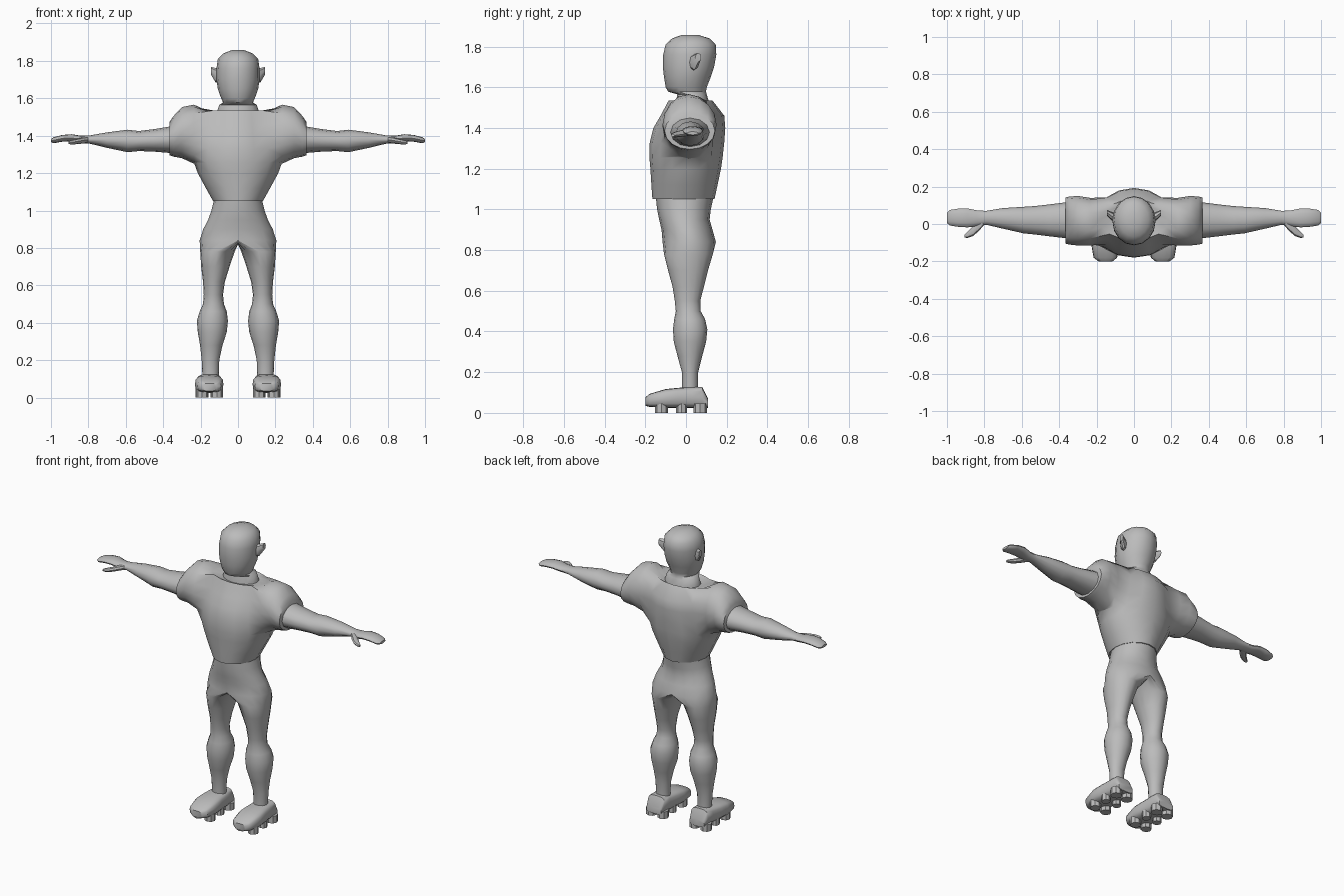
import bpy, bmesh, math

if "Cube" in bpy.data.objects:
    bpy.data.objects.remove(bpy.data.objects["Cube"])

grey = bpy.data.materials.new("plain grey")
grey.diffuse_color = (0.5, 0.5, 0.5, 1)
grey.use_nodes = True
grey.node_tree.nodes["Principled BSDF"].inputs["Base Color"].default_value = grey.diffuse_color


def ring(axis, pos, alo, ahi, blo, bhi, n=16, p=1.0):
    """Rounded cross-section across one axis; p below 1 makes it boxier."""
    pts = []
    for k in range(n):
        t = 2 * math.pi * k / n
        s, c = math.sin(t), math.cos(t)
        a = (alo + ahi) / 2 + (ahi - alo) / 2 * math.copysign(abs(s) ** p, s)
        b = (blo + bhi) / 2 - (bhi - blo) / 2 * math.copysign(abs(c) ** p, c)
        pts.append({'x': (pos, a, b), 'y': (a, pos, b), 'z': (a, b, pos)}[axis])
    return pts


def half_ring(z, hw, yf, yb):
    """Front centre, round the +x side, to back centre."""
    return ring('z', z, -hw, hw, yf, yb)[:9]


def add(bm, pts):
    return [bm.verts.new(p) for p in pts]


def bridge(bm, r1, r2, closed=True, skip=()):
    n = len(r1)
    for i in range(n if closed else n - 1):
        if i not in skip:
            j = (i + 1) % n
            bm.faces.new((r1[i], r1[j], r2[j], r2[i]))


def loft(bm, rings):
    rows = [add(bm, r) for r in rings]
    for a, b in zip(rows, rows[1:]):
        bridge(bm, a, b)


def finish(bm, name, mirror=True, angle=42):
    if mirror:
        dup = bmesh.ops.duplicate(bm, geom=bm.verts[:] + bm.edges[:] + bm.faces[:])
        for v in dup["geom"]:
            if isinstance(v, bmesh.types.BMVert):
                v.co.x = -v.co.x
        bmesh.ops.remove_doubles(bm, verts=bm.verts[:], dist=1e-4)
    bmesh.ops.holes_fill(bm, edges=[e for e in bm.edges if e.is_boundary], sides=0)
    bmesh.ops.recalc_face_normals(bm, faces=bm.faces[:])
    me = bpy.data.meshes.new(name)
    bm.to_mesh(me)
    bm.free()
    me.materials.append(grey)
    ob = bpy.data.objects.new(name, me)
    bpy.context.collection.objects.link(ob)
    bpy.ops.object.select_all(action='DESELECT')
    ob.select_set(True)
    bpy.context.view_layer.objects.active = ob
    bpy.ops.object.shade_smooth_by_angle(angle=math.radians(angle))
    return ob


# Jersey: half torso rows, with an armhole left open in rows 3 to 7
bm = bmesh.new()
rows = [add(bm, half_ring(*r)) for r in (
    (1.05, .133, -.165, .14), (1.12, .172, -.17, .155), (1.20, .215, -.175, .172),
    (1.255, .235, -.18, .18), (1.33, .225, -.178, .188), (1.40, .21, -.16, .193),
    (1.46, .20, -.125, .188), (1.535, .185, -.085, .13), (1.52, .115, -.058, .115))]
for i in range(len(rows) - 1):
    bridge(bm, rows[i], rows[i + 1], False, skip=(2, 3, 4, 5) if 3 <= i < 7 else ())
# Sleeve grows out of the armhole loop
loop = ([rows[3][c] for c in (4, 5)] + [rows[r][6] for r in range(3, 8)]
        + [rows[7][c] for c in (5, 4, 3)] + [rows[r][2] for r in range(7, 2, -1)]
        + [rows[3][3]])
for r in ((.235, -.115, .14, 1.25, 1.566), (.30, -.115, .15, 1.28, 1.553),
          (.345, -.11, .147, 1.288, 1.505), (.365, -.105, .142, 1.295, 1.475)):
    nxt = add(bm, ring('x', *r))
    bridge(bm, loop, nxt)
    loop = nxt
finish(bm, "jersey")

# Trousers: pelvis rows, then the last row plus a crotch seam becomes the leg loop
bm = bmesh.new()
rows = [add(bm, half_ring(*r)) for r in (
    (1.06, .128, -.148, .135), (1.0, .142, -.142, .122), (.95, .16, -.132, .116),
    (.90, .186, -.12, .13), (.84, .205, -.115, .147))]
for a, b in zip(rows, rows[1:]):
    bridge(bm, a, b, False)
seam = [(0, y, .84 - .02 * math.sin(math.pi * (i + 1) / 8))
        for i, (x, y, z) in enumerate(ring('z', .84, -.2, .2, -.115, .147)[9:])]
loop = rows[-1] + add(bm, seam)
for r in ((.78, .018, .202, -.108, .132), (.70, .045, .197, -.088, .108),
          (.62, .07, .187, -.066, .088), (.55, .08, .183, -.055, .07),
          (.50, .075, .187, -.05, .072), (.46, .06, .205, -.058, .094),
          (.41, .054, .22, -.064, .105), (.35, .06, .215, -.06, .099),
          (.28, .083, .203, -.042, .08), (.20, .1, .194, -.02, .06),
          (.11, .103, .19, -.02, .06)):
    nxt = add(bm, ring('z', *r))
    bridge(bm, loop, nxt)
    loop = nxt
finish(bm, "trousers")

# Head and neck
bm = bmesh.new()
loft(bm, [ring('z', z, -w, w, f, b) for z, w, f, b in (
    (1.49, .12, -.055, .12), (1.53, .112, -.05, .112), (1.565, .1, -.042, .102),
    (1.578, .08, -.088, .098), (1.60, .09, -.1, .102), (1.65, .108, -.108, .122),
    (1.70, .115, -.114, .138), (1.76, .115, -.112, .149), (1.81, .108, -.1, .146),
    (1.84, .078, -.068, .115), (1.857, .035, -.02, .06))])
finish(bm, "head", mirror=False)

# Ears
bm = bmesh.new()
loft(bm, [ring('x', *r, n=8) for r in (
    (.09, .005, .055, 1.68, 1.755), (.12, .02, .065, 1.685, 1.762),
    (.144, .045, .075, 1.725, 1.768))])
finish(bm, "ears", angle=30)

# Arms running into flat mitten hands
bm = bmesh.new()
loft(bm, [ring('x', *r, n=12) for r in (
    (.33, -.08, .12, 1.305, 1.455), (.45, -.066, .105, 1.315, 1.435),
    (.53, -.056, .096, 1.318, 1.425), (.59, -.05, .092, 1.312, 1.432),
    (.70, -.025, .085, 1.335, 1.418), (.79, -.004, .07, 1.357, 1.402),
    (.84, -.012, .073, 1.36, 1.4), (.89, -.018, .083, 1.37, 1.408),
    (.94, -.015, .082, 1.368, 1.404), (.985, -.008, .075, 1.36, 1.392),
    (1.0, .005, .06, 1.366, 1.382))])
finish(bm, "arms")

# Thumbs
bm = bmesh.new()
loft(bm, [ring('x', *r, n=8) for r in (
    (.80, -.003, .035, 1.362, 1.396), (.83, -.038, .025, 1.358, 1.392),
    (.86, -.064, -.012, 1.355, 1.384), (.89, -.074, -.042, 1.353, 1.377),
    (.907, -.073, -.057, 1.356, 1.37))])
finish(bm, "thumbs")

# Shoes, lofted from toe to heel
bm = bmesh.new()
loft(bm, [ring('y', *r, p=.6) for r in (
    (-.20, .115, .19, .035, .076), (-.18, .09, .216, .03, .093),
    (-.10, .078, .23, .025, .117), (-.04, .083, .224, .025, .123),
    (.03, .09, .214, .025, .128), (.08, .092, .212, .025, .128),
    (.108, .1, .205, .025, .07))])
finish(bm, "shoes")

# Cleats: three pairs under each shoe
bm = bmesh.new()
for y, r in ((-.12, .032), (-.022, .026), (.07, .034)):
    for x in (.113, .192):
        loft(bm, [ring('z', z, x - r, x + r, y - r, y + r, n=8) for z in (0, .045)])
finish(bm, "cleats", angle=30)
